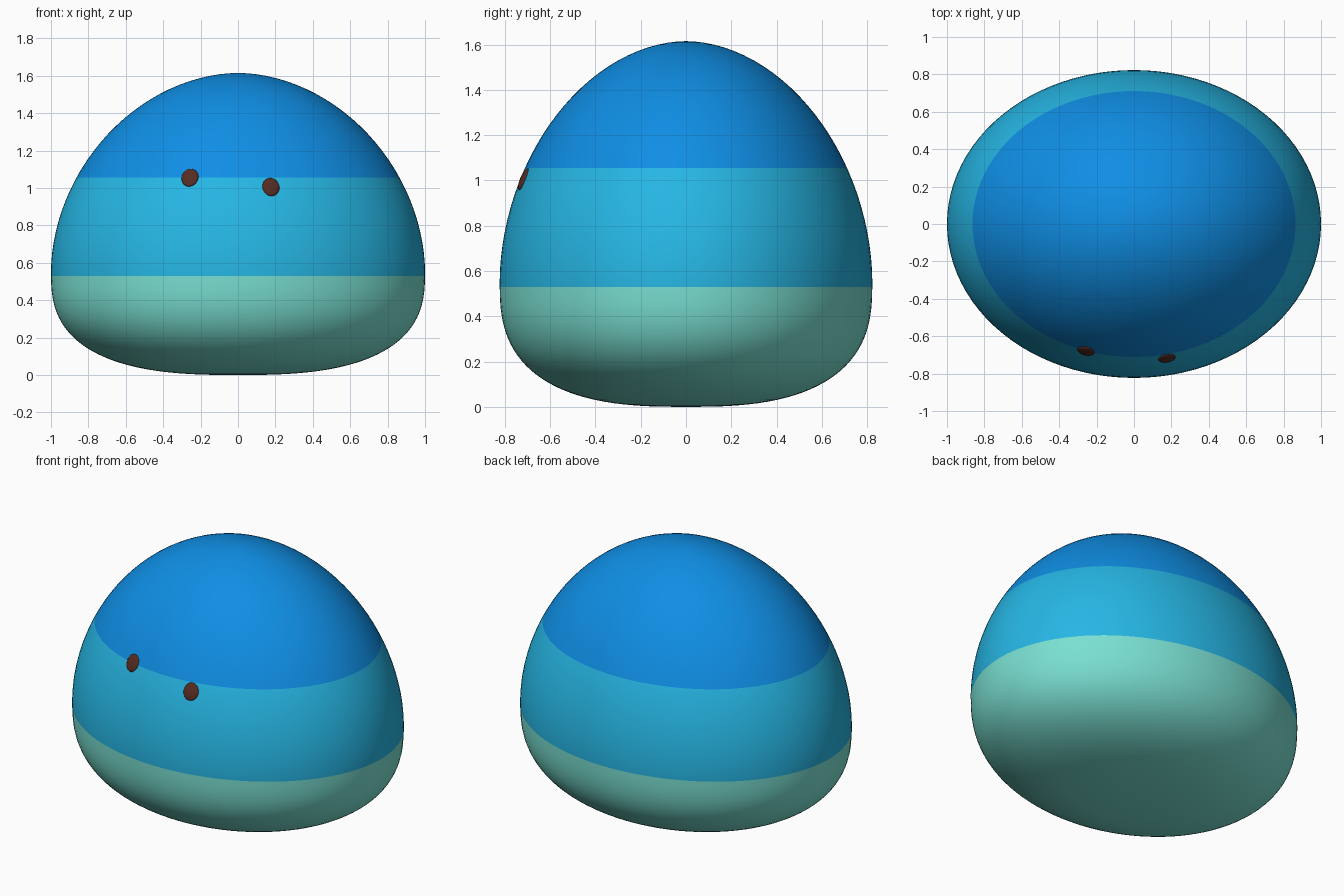
import bpy, bmesh, math
from mathutils import Vector, Matrix
from mathutils.bvhtree import BVHTree

if "Cube" in bpy.data.objects:
    bpy.data.objects.remove(bpy.data.objects["Cube"])

# Overall shape
HALF_DEPTH, WAIST, HEIGHT = 0.823, 0.55, 1.615
BANDS = (0.53, 1.055)
RINGS, SIDES = 28, 96


def linear(c):
    c /= 255
    return c / 12.92 if c <= 0.04045 else ((c + 0.055) / 1.055) ** 2.4


def material(name, rgb):
    m = bpy.data.materials.new(name)
    m.diffuse_color = (*[linear(c) for c in rgb], 1)
    m.use_nodes = True
    m.node_tree.nodes["Principled BSDF"].inputs["Base Color"].default_value = m.diffuse_color
    return m


def make_object(name, bm, mats):
    mesh = bpy.data.meshes.new(name)
    bm.to_mesh(mesh)
    for m in mats:
        mesh.materials.append(m)
    mesh.shade_smooth()
    obj = bpy.data.objects.new(name, mesh)
    bpy.context.collection.objects.link(obj)
    return obj


def arc(a, power, height):
    """Point (radius, z) on a superellipse arc, measured from the waist."""
    return math.cos(a) ** (2 / power), WAIST + height * abs(math.sin(a)) ** (2 / power)


pale_green = material("pale green", (122, 224, 210))
sky_blue = material("sky blue", (38, 182, 228))
deep_blue = material("deep blue", (15, 142, 228))
dark_brown = material("dark brown", (84, 44, 34))

# Body: egg-like profile, flattened underneath, turned round an oval
steps = [math.pi / 2 * i / RINGS for i in range(RINGS)]
profile = [arc(a, 2.7, -WAIST) for a in reversed(steps[1:])]
profile += [arc(a, 1.9, HEIGHT - WAIST) for a in steps]

bm = bmesh.new()
rings = [[bm.verts.new((r * math.cos(2 * math.pi * k / SIDES),
                        r * HALF_DEPTH * math.sin(2 * math.pi * k / SIDES), z))
          for k in range(SIDES)] for r, z in profile]
bottom, top = bm.verts.new((0, 0, 0)), bm.verts.new((0, 0, HEIGHT))
for k in range(SIDES):
    n = (k + 1) % SIDES
    for lo, hi in zip(rings, rings[1:]):
        bm.faces.new((lo[k], lo[n], hi[n], hi[k]))
    bm.faces.new((bottom, rings[0][n], rings[0][k]))
    bm.faces.new((rings[-1][k], rings[-1][n], top))

# Colour bands: cut level edges, then colour by height
for z in BANDS:
    bmesh.ops.bisect_plane(bm, geom=bm.verts[:] + bm.edges[:] + bm.faces[:],
                           plane_co=(0, 0, z), plane_no=(0, 0, 1))
bmesh.ops.recalc_face_normals(bm, faces=bm.faces)
for f in bm.faces:
    f.material_index = sum(f.calc_center_median().z > z for z in BANDS)
surface = BVHTree.FromBMesh(bm)
make_object("body", bm, [pale_green, sky_blue, deep_blue])
bm.free()

# Eyes: thin lenses lying on the front of the body, at uneven heights
for name, x, z in (("left_eye", -0.257, 1.055), ("right_eye", 0.176, 1.005)):
    spot, normal, _, _ = surface.ray_cast(Vector((x, -3, z)), Vector((0, 1, 0)))
    turn = normal.to_track_quat('Z', 'Y').to_matrix().to_4x4()
    eye = bmesh.new()
    bmesh.ops.create_uvsphere(eye, u_segments=32, v_segments=16, radius=1)
    eye.transform(Matrix.Translation(spot) @ turn @ Matrix.Diagonal((0.046, 0.052, 0.013, 1)))
    make_object(name, eye, [dark_brown])
    eye.free()
